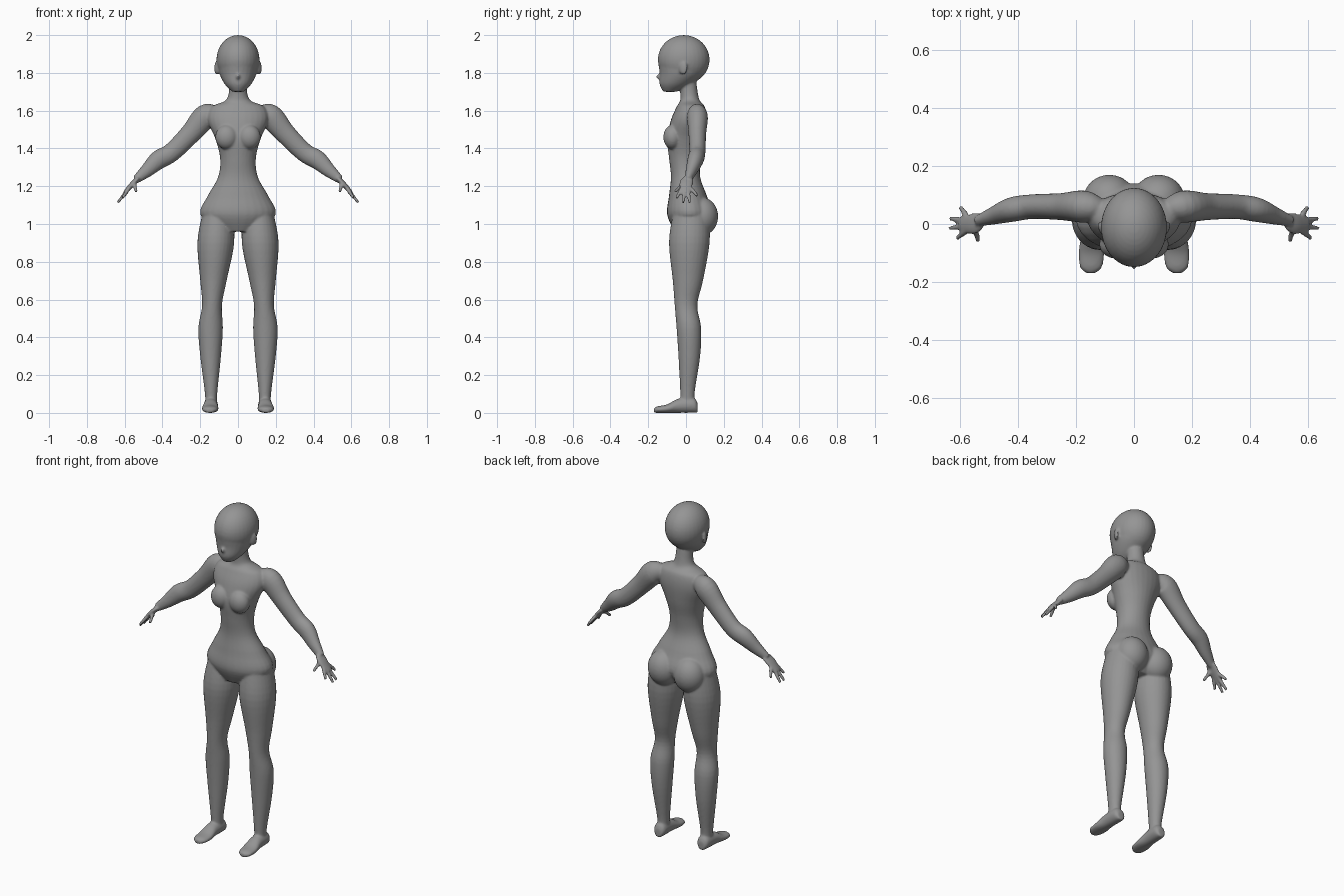
import bpy, bmesh, math
from mathutils import Vector, Matrix

cube = bpy.data.objects.get("Cube")
if cube:
    bpy.data.objects.remove(cube, do_unlink=True)

SIDES = 28
STEPS = 5
bm = bmesh.new()


def smooth_rows(rows):
    """Run a smooth curve through every column of numbers in the rows."""
    result = []
    last = len(rows) - 1
    for i in range(last):
        before, start, end, after = rows[max(i - 1, 0)], rows[i], rows[i + 1], rows[min(i + 2, last)]
        for step in range(STEPS):
            t = step / STEPS
            row = []
            for a, b, c, d in zip(before, start, end, after):
                slope_in, slope_out = (c - a) / 2, (d - b) / 2
                bend = 3 * (c - b) - 2 * slope_in - slope_out
                twist = 2 * (b - c) + slope_in + slope_out
                row.append(b + t * (slope_in + t * (bend + t * twist)))
            result.append(row)
    result.append(rows[last])
    return result


def loft(rings):
    """Skin a closed tube through rings given as (centre, half axis u, half axis v)."""
    loops = []
    for centre, u, v in rings:
        angles = [math.tau * i / SIDES for i in range(SIDES)]
        loops.append([bm.verts.new(centre + u * math.cos(a) + v * math.sin(a)) for a in angles])
    for lower, upper in zip(loops, loops[1:]):
        for i in range(SIDES):
            j = (i + 1) % SIDES
            bm.faces.new((lower[i], lower[j], upper[j], upper[i]))
    bm.faces.new(loops[0])
    bm.faces.new(loops[-1])


def column(rows, side=1):
    """Upright loft: rows of height, inner x, outer x, front y, back y."""
    loft([(Vector((side * (inner + outer) / 2, (front + back) / 2, z)),
           Vector(((outer - inner) / 2, 0, 0)),
           Vector((0, (back - front) / 2, 0)))
          for z, inner, outer, front, back in smooth_rows(rows)])


def limb(points, side, flatness=1):
    """Loft along a path of x, y, z, radius; flatness widens it along y."""
    points = smooth_rows(points)
    path = [Vector((side * x, y, z)) for x, y, z, radius in points]
    rings = []
    for i, centre in enumerate(path):
        along = (path[min(i + 1, len(path) - 1)] - path[max(i - 1, 0)]).normalized()
        wide = Vector((0, 1, 0))
        wide = (wide - along * wide.dot(along)).normalized()
        radius = points[i][-1]
        rings.append((centre, along.cross(wide) * radius, wide * radius * flatness))
    loft(rings)


def blob(centre, radii, turn=0):
    matrix = Matrix.Translation(centre) @ Matrix.Rotation(turn, 4, 'Z') @ Matrix.Diagonal((*radii, 1))
    bmesh.ops.create_uvsphere(bm, u_segments=32, v_segments=20, radius=1, matrix=matrix)


# Torso and neck: height, half width, front, back
torso = [(.96, .1, -.06, .08), (1.05, .2, -.1, .14), (1.15, .16, -.09, .11),
         (1.25, .105, -.08, .075), (1.35, .095, -.09, .08), (1.45, .12, -.1, .1),
         (1.55, .16, -.08, .11), (1.62, .14, -.05, .1), (1.66, .06, -.03, .07),
         (1.75, .045, -.035, .055)]
column([(z, -width, width, front, back) for z, width, front, back in torso])

# Head: cranium, jaw and nose
blob((0, -.012, 1.87), (.114, .137, .13))
jaw = [(1.7, .03, -.12, -.05), (1.74, .07, -.14, .03), (1.8, .1, -.14, .1), (1.87, .11, -.15, .12)]
column([(z, -width, width, front, back) for z, width, front, back in jaw])
blob((0, -.135, 1.78), (.012, .022, .016))

# Leg: height, inner, outer, front, back
leg = [(1.05, .03, .19, -.07, .12), (.9, .02, .215, -.09, .125), (.7, .06, .2, -.07, .09),
       (.57, .085, .19, -.06, .06), (.45, .08, .21, -.05, .08), (.3, .09, .2, -.04, .075),
       (.1, .11, .175, -.03, .045), (.03, .11, .175, -.03, .05)]
# Arm and palm: x, y, z, radius
arm = [(.11, .05, 1.58, .04), (.17, .06, 1.57, .065), (.25, .06, 1.48, .055),
       (.35, .06, 1.38, .05), (.42, .05, 1.34, .05), (.48, .03, 1.285, .037),
       (.54, .01, 1.235, .022)]
palm = [(.53, .01, 1.24, .012), (.56, 0, 1.21, .014), (.6, 0, 1.165, .01)]
# Foot: y, half width, top height
foot = [(.062, .02, .05), (.04, .036, .08), (-.04, .038, .075), (-.1, .045, .045),
        (-.15, .038, .035), (-.17, .015, .025)]

for side in (-1, 1):
    column(leg, side)
    limb(arm, side, .85)
    limb(palm, side, 2.6)
    # Thumb, then fingers fanned out from the palm
    limb([(.55, -.01, 1.215, .012), (.538, -.06, 1.17, .008)], side)
    for y in (-.05, -.015, .02, .06):
        shorter = 11 * y * y
        limb([(.58, y / 2, 1.185, .011), (.64 - shorter, y, 1.11 + shorter, .008)], side)
    loft([(Vector((side * (.144 - y * .03), y, top / 2)), Vector((width, 0, 0)), Vector((0, 0, top / 2)))
          for y, width, top in smooth_rows(foot)])
    # Breast, buttock and ear
    blob((side * .06, -.07, 1.46), (.06, .05, .065))
    blob((side * .085, .085, 1.04), (.09, .085, .1))
    blob((side * .113, -.015, 1.825), (.01, .024, .035), -side * .4)

bmesh.ops.recalc_face_normals(bm, faces=bm.faces[:])
mesh = bpy.data.meshes.new("body")
bm.to_mesh(mesh)
bm.free()
body = bpy.data.objects.new("body", mesh)
bpy.context.collection.objects.link(body)

# Plain grey skin
skin = bpy.data.materials.new("grey_skin")
skin.use_nodes = True
grey = (.3, .3, .3, 1)
skin.diffuse_color = grey
skin.node_tree.nodes["Principled BSDF"].inputs["Base Color"].default_value = grey
mesh.materials.append(skin)

# Fuse the parts into one skin and soften the joins
fuse = body.modifiers.new("fuse", 'REMESH')
fuse.mode = 'VOXEL'
fuse.voxel_size = .006
fuse.use_smooth_shade = True
soften = body.modifiers.new("soften", 'SMOOTH')
soften.factor = .5
soften.iterations = 6
